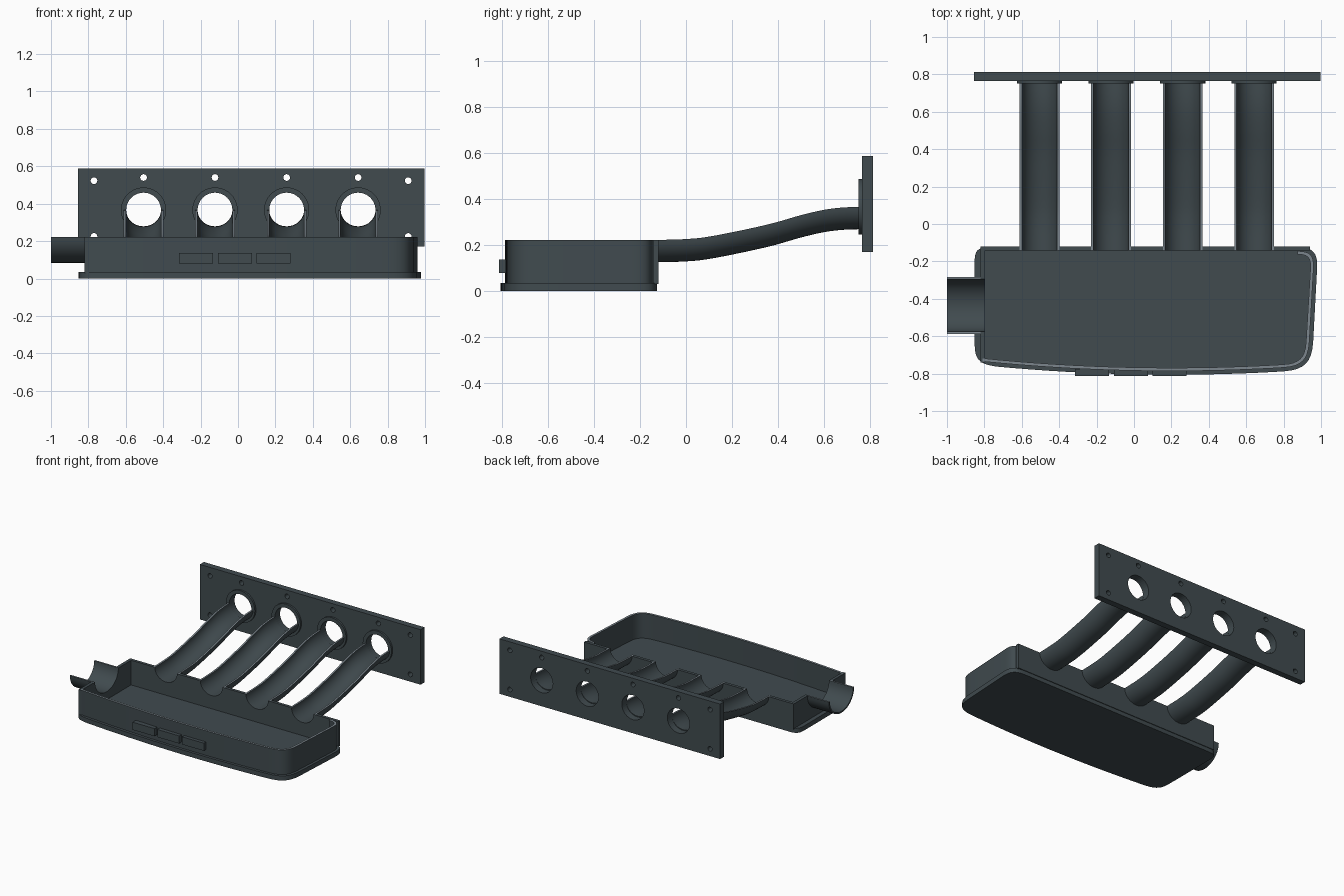
import bpy, bmesh, math
from mathutils import Vector

cube = bpy.data.objects.get("Cube")
if cube:
    bpy.data.objects.remove(cube, do_unlink=True)


def material(name, colour):
    m = bpy.data.materials.new(name)
    m.use_nodes = True
    m.diffuse_color = (*colour, 1)
    m.node_tree.nodes["Principled BSDF"].inputs["Base Color"].default_value = (*colour, 1)
    return m


SLATE = material("dark slate", (0.052, 0.07, 0.078))
RIM = material("pale slate rim", (0.2, 0.24, 0.27))

RUNNERS = [-0.505, -0.123, 0.26, 0.642]
PORT_Z, PORT_R = 0.366, 0.093
TOP = 0.222
INLET_Y = -0.435


def finish(name, bm, smooth=True):
    bmesh.ops.recalc_face_normals(bm, faces=bm.faces)
    me = bpy.data.meshes.new(name)
    bm.to_mesh(me)
    bm.free()
    ob = bpy.data.objects.new(name, me)
    bpy.context.collection.objects.link(ob)
    me.materials.append(SLATE)
    me.materials.append(RIM)
    bpy.ops.object.select_all(action="DESELECT")
    ob.select_set(True)
    bpy.context.view_layer.objects.active = ob
    if smooth:
        bpy.ops.object.shade_smooth_by_angle(angle=math.radians(35))
    return ob


def place(axis, u, v, w):
    """Put profile point (u, v) at depth w along the axis."""
    return {"x": (w, u, v), "y": (u, w, v), "z": (u, v, w)}[axis]


def add_prism(bm, points, axis, lo, hi):
    rings = [[bm.verts.new(place(axis, u, v, w)) for u, v in points] for w in (lo, hi)]
    n = len(points)
    for i in range(n):
        j = (i + 1) % n
        bm.faces.new((rings[0][i], rings[0][j], rings[1][j], rings[1][i]))
    for r in rings:
        bm.faces.new(r)


def prism(name, points, axis, lo, hi):
    bm = bmesh.new()
    add_prism(bm, points, axis, lo, hi)
    return finish(name, bm)


def arc(cu, cv, ru, rv, a0, a1, n):
    return [(cu + ru * math.cos(a0 + (a1 - a0) * i / n),
             cv + rv * math.sin(a0 + (a1 - a0) * i / n)) for i in range(n + 1)]


def circle(cu, cv, r, n=40):
    return arc(cu, cv, r, r, 0, math.tau, n)[:-1]


def rect(u0, u1, v0, v1):
    return [(u0, v0), (u1, v0), (u1, v1), (u0, v1)]


def fillet(a, b, c, r, n=8):
    """Round corner b with a curve reaching r along each side."""
    a, b, c = Vector(a), Vector(b), Vector(c)
    p, q = b + (a - b).normalized() * r, b + (c - b).normalized() * r
    out = []
    for i in range(n + 1):
        t = i / n
        k = 2 * t * (1 - t) * 1.25
        s = (1 - t) ** 2 + t ** 2 + k
        out.append(tuple((p * (1 - t) ** 2 + b * k + q * t ** 2) / s))
    return out


def front_edge(x, inset):
    return (x, -0.806 + 0.05 * (x - 0.2) ** 2 + inset)


def bowed_side(inset, x_start):
    """Front, right side and rear right corner of the plenum outline."""
    fr = front_edge(0.95 - inset, inset)
    br = (0.985 - inset, -0.125 - inset)
    pts = [front_edge(x_start + (0.76 - x_start) * i / 16, inset) for i in range(17)]
    pts += fillet(pts[-1], fr, br, 0.15 - inset)
    pts += fillet(fr, br, (0, br[1]), 0.11 - inset)
    return pts


# Plenum floor with its projecting lip
lip = bowed_side(0, -0.74)
back_left, front_left = (-0.852, -0.125), (-0.852, -0.745)
lip += fillet((0, -0.125), back_left, front_left, 0.07)
lip += fillet(back_left, front_left, (-0.74, -0.761), 0.1)
prism("plenum_floor", lip, "z", 0, 0.035)

# Curved plenum wall with a pale top edge
bm = bmesh.new()
outer, inner = bowed_side(0.02, -0.81), bowed_side(0.037, -0.81)
loops = [[bm.verts.new((x, y, z)) for x, y in path]
         for path, z in ((outer, 0.03), (outer, TOP), (inner, TOP), (inner, 0.03))]
for k in range(4):
    a, b = loops[k], loops[(k + 1) % 4]
    for i in range(len(a) - 1):
        f = bm.faces.new((a[i], a[i + 1], b[i + 1], b[i]))
        f.material_index = 1 if k == 1 else 0
for end in (0, -1):
    bm.faces.new([l[end] for l in loops])
finish("plenum_wall", bm)

# Rear wall scalloped for the runners
profile = [(-0.82, 0.03), (0.94, 0.03), (0.94, TOP)]
for x in reversed(RUNNERS):
    profile += arc(x, TOP, PORT_R, 0.088, 0, -math.pi, 20)
profile.append((-0.82, TOP))
prism("rear_wall", profile, "y", -0.143, -0.12)

# End wall scalloped for the inlet
profile = [(-0.74, 0.03), (-0.13, 0.03), (-0.13, TOP)]
profile += arc(INLET_Y, TOP, 0.14, 0.127, 0, -math.pi, 24) + [(-0.74, TOP)]
prism("inlet_wall", profile, "x", -0.82, -0.797)


def trough(name, path, axis, centre, r_out, r_in):
    """Open half pipe; path holds (depth, height) pairs."""
    bm = bmesh.new()
    n = 20
    rings = []
    for w, h in path:
        sec = arc(centre, h, *r_out, math.pi, math.tau, n) + arc(centre, h, *r_in, math.tau, math.pi, n)
        rings.append([bm.verts.new(place(axis, u, v, w)) for u, v in sec])
    m = len(rings[0])
    for a, b in zip(rings, rings[1:]):
        for i in range(m):
            j = (i + 1) % m
            f = bm.faces.new((a[i], a[j], b[j], b[i]))
            f.material_index = 1 if i in (n, m - 1) else 0
    for r in (rings[0], rings[-1]):
        for i in range(n):
            bm.faces.new((r[i], r[i + 1], r[m - 2 - i], r[m - 1 - i]))
    return finish(name, bm)


trough("inlet_trough", [(-1, TOP), (-0.797, TOP)], "x", INLET_Y, (0.152, 0.138), (0.14, 0.127))


def spline(keys, steps=5):
    """Smooth path through the key points."""
    out = []
    k = [Vector(p) for p in [keys[0]] + keys + [keys[-1]]]
    for i in range(1, len(k) - 2):
        for s in range(steps):
            t = s / steps
            a, b, c, d = k[i - 1:i + 3]
            out.append(0.5 * (2 * b + (c - a) * t + (2 * a - 5 * b + 4 * c - d) * t * t
                              + (3 * b - a - 3 * c + d) * t ** 3))
    return out + [k[-1]]


# Four rising runners
sweep = spline([(-0.143, TOP), (0, 0.226), (0.12, 0.24), (0.35, 0.288),
                (0.5, 0.33), (0.6, 0.353), (0.68, 0.363), (0.758, 0.366)])
for i, x in enumerate(RUNNERS):
    trough(f"runner_{i + 1}", sweep, "y", x, (0.106, 0.097), (PORT_R, 0.087))

# Head flange and port collars, drilled by one set of cutters
flange = prism("head_flange", rect(-0.855, 0.997, 0.17, 0.587), "y", 0.764, 0.812)
bm = bmesh.new()
for x in RUNNERS:
    add_prism(bm, circle(x, PORT_Z, 0.121), "y", 0.75, 0.768)
collars = finish("port_collars", bm)

bm = bmesh.new()
for x in RUNNERS:
    add_prism(bm, circle(x, PORT_Z, PORT_R), "y", 0.7, 0.9)
    add_prism(bm, circle(x, 0.54, 0.018, 16), "y", 0.7, 0.9)
for x in (-0.77, 0.91):
    for z in (0.225, 0.523):
        add_prism(bm, circle(x, z, 0.018, 16), "y", 0.7, 0.9)
cutter = finish("drill_cutter", bm, False)
cutter.hide_render = True
for ob in (flange, collars):
    mod = ob.modifiers.new("drill", "BOOLEAN")
    mod.object, mod.operation, mod.solver = cutter, "DIFFERENCE", "EXACT"
    bpy.context.view_layer.objects.active = ob
    bpy.ops.object.modifier_apply(modifier=mod.name)
bpy.data.objects.remove(cutter, do_unlink=True)

# Three raised pads on the front
for i, x in enumerate((-0.315, -0.108, 0.1)):
    prism(f"front_pad_{i + 1}", rect(x, x + 0.182, 0.079, 0.137), "y", -0.812, -0.775)
